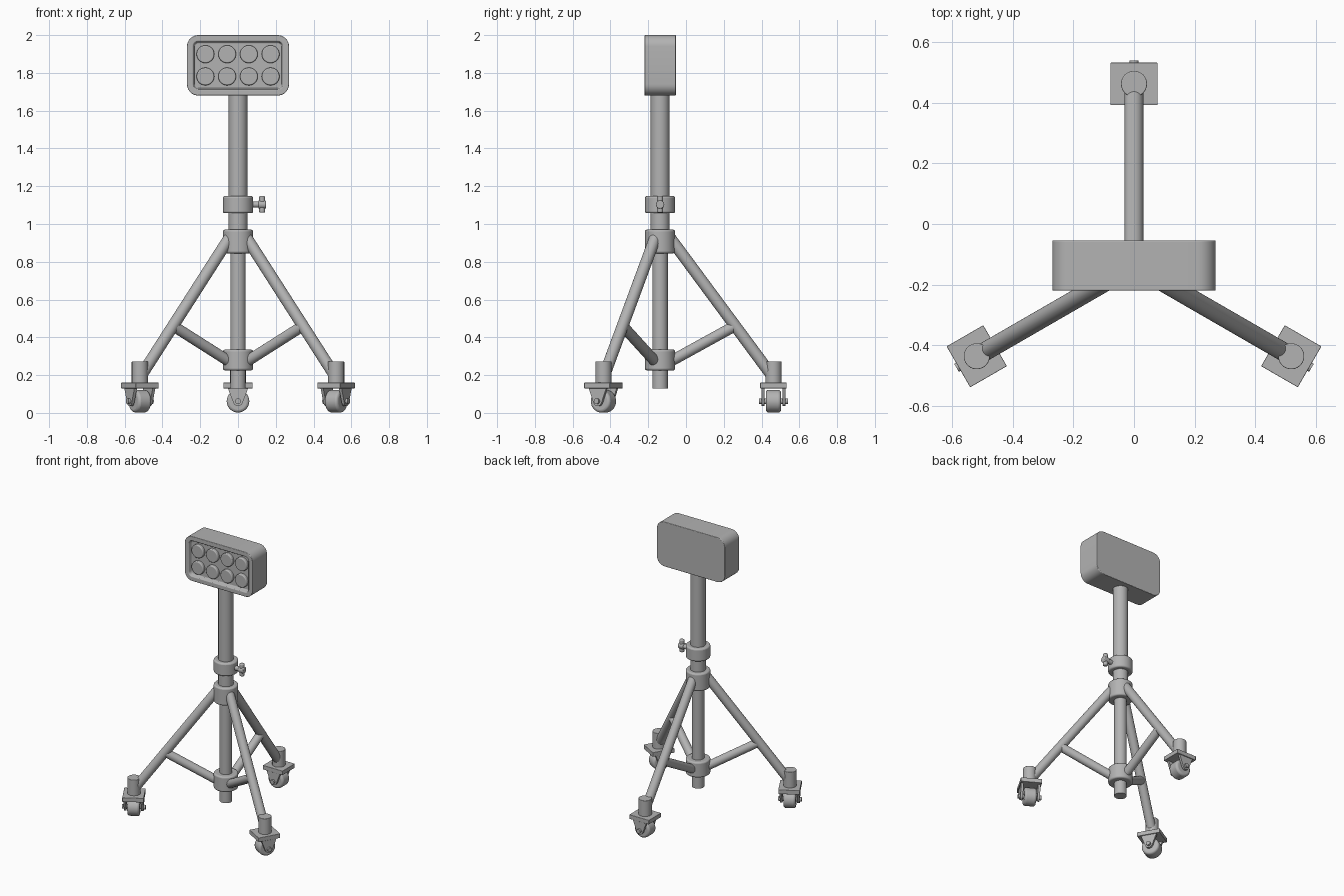
import bpy, bmesh, math
from mathutils import Matrix, Vector

if "Cube" in bpy.data.objects:
    bpy.data.objects.remove(bpy.data.objects["Cube"], do_unlink=True)

grey = bpy.data.materials.new("plain grey")
grey.use_nodes = True
GREY = (0.45, 0.45, 0.45, 1)
grey.diffuse_color = GREY
grey.node_tree.nodes["Principled BSDF"].inputs["Base Color"].default_value = GREY

POLE_Y = -0.137
BASE = Matrix.Translation((0, POLE_Y, 0))


def finish(bm, name, matrix=BASE, bevel=0):
    """Turn a bmesh into a smooth-shaded object with optional rounded edges."""
    bmesh.ops.recalc_face_normals(bm, faces=bm.faces)
    mesh = bpy.data.meshes.new(name)
    bm.to_mesh(mesh)
    bm.free()
    mesh.materials.append(grey)
    ob = bpy.data.objects.new(name, mesh)
    bpy.context.collection.objects.link(ob)
    ob.matrix_world = matrix
    if bevel:
        mod = ob.modifiers.new("rounded edges", "BEVEL")
        mod.width, mod.segments = bevel, 3
        mod.limit_method, mod.angle_limit = "ANGLE", math.radians(40)
    bpy.ops.object.select_all(action="DESELECT")
    ob.select_set(True)
    bpy.context.view_layer.objects.active = ob
    bpy.ops.object.shade_smooth_by_angle(angle=math.radians(35))
    return ob


def rod(name, start, end, radius, matrix=BASE, bevel=0, sides=32):
    a, b = Vector(start), Vector(end)
    bm = bmesh.new()
    place = Matrix.Translation((a + b) / 2) @ (b - a).to_track_quat("Z", "Y").to_matrix().to_4x4()
    bmesh.ops.create_cone(bm, cap_ends=True, segments=sides, radius1=radius, radius2=radius,
                          depth=(b - a).length, matrix=place)
    return finish(bm, name, matrix, bevel)


def prism(points, offset):
    """Extrude a closed outline; returns the bmesh and the far cap."""
    bm = bmesh.new()
    face = bm.faces.new([bm.verts.new(p) for p in points])
    ext = bmesh.ops.extrude_face_region(bm, geom=[face], use_keep_orig=True)["geom"]
    bmesh.ops.translate(bm, vec=offset, verts=[v for v in ext if isinstance(v, bmesh.types.BMVert)])
    cap = next(f for f in ext if isinstance(f, bmesh.types.BMFace))
    bmesh.ops.recalc_face_normals(bm, faces=bm.faces)
    return bm, cap


# Telescopic pole and collars
rod("lower_pole", (0, 0, 0.13), (0, 0, 1.0), 0.041)
rod("upper_pole", (0, 0, 0.9), (0, 0, 1.7), 0.05)
for name, low, high in (("lower_hub", 0.225, 0.335), ("upper_hub", 0.845, 0.97),
                        ("clamp_collar", 1.057, 1.148)):
    rod(name, (0, 0, low), (0, 0, high), 0.08, bevel=0.01)

# Wing screw on the clamp
rod("screw_stem", (0.06, 0, 1.103), (0.115, 0, 1.103), 0.016)
rod("screw_head", (0.108, 0, 1.103), (0.148, 0, 1.103), 0.022, bevel=0.005)
rod("screw_wings", (0.128, 0, 1.06), (0.128, 0, 1.148), 0.016, bevel=0.006)

# Three legs with braces and casters; local +x points outward
AXLE_Z, OUT = 0.062, 0.6
for side, angle in (("back", 90), ("right", 210), ("left", 330)):
    turn = BASE @ Matrix.Rotation(math.radians(angle), 4, "Z")
    rod(side + "_leg", (0.05, 0, 0.93), (OUT - 0.01, 0, 0.2), 0.031, turn)
    rod(side + "_brace", (0.05, 0, 0.27), (0.397, 0, 0.461), 0.029, turn)
    rod(side + "_leg_socket", (OUT, 0, 0.14), (OUT, 0, 0.273), 0.043, turn, bevel=0.003)

    bm = bmesh.new()
    bmesh.ops.create_cube(bm, size=1, matrix=Matrix.Translation((OUT, 0, 0.145))
                          @ Matrix.Diagonal((0.14, 0.156, 0.03, 1)))
    finish(bm, side + "_caster_plate", turn, bevel=0.002)

    rod(side + "_wheel", (OUT - 0.04, 0, AXLE_Z), (OUT + 0.04, 0, AXLE_Z), 0.06, turn, bevel=0.014)
    rod(side + "_axle", (OUT - 0.077, 0, AXLE_Z), (OUT + 0.077, 0, AXLE_Z), 0.015, turn, sides=20)

    # Tapered fork cheeks with a rounded lower end
    for inner in (-0.064, 0.048):
        x = OUT + inner
        outline = [(x, 0.055, 0.135), (x, -0.055, 0.135)]
        for i in range(9):
            t = math.radians(200 + 140 * i / 8)
            outline.append((x, 0.026 * math.cos(t), AXLE_Z + 0.026 * math.sin(t)))
        bm, _ = prism(outline, (0.016, 0, 0))
        finish(bm, side + "_caster_fork", turn)

# Lamp housing: rounded box with a recessed front
HALF_W, HALF_H, CORNER, MID_Z = 0.27, 0.16, 0.06, 1.84
outline = []
for quarter, (sx, sz) in enumerate(((1, 1), (-1, 1), (-1, -1), (1, -1))):
    for i in range(9):
        t = math.pi / 2 * (quarter + i / 8)
        outline.append((sx * (HALF_W - CORNER) + CORNER * math.cos(t), 0.083,
                        MID_Z + sz * (HALF_H - CORNER) + CORNER * math.sin(t)))
bm, front = prism(outline, (0, -0.166, 0))
bmesh.ops.inset_region(bm, faces=[front], thickness=0.032)
bmesh.ops.inset_region(bm, faces=[front], thickness=0.008)
bmesh.ops.translate(bm, vec=(0, 0.025, 0), verts=front.verts)
finish(bm, "lamp_housing", bevel=0.004)

# Two rows of four lamps
for row in (-0.059, 0.059):
    for col in (-1.5, -0.5, 0.5, 1.5):
        x, z = col * 0.115, MID_Z + row
        rod("lamp", (x, -0.05, z), (x, -0.08, z), 0.047, bevel=0.006)
